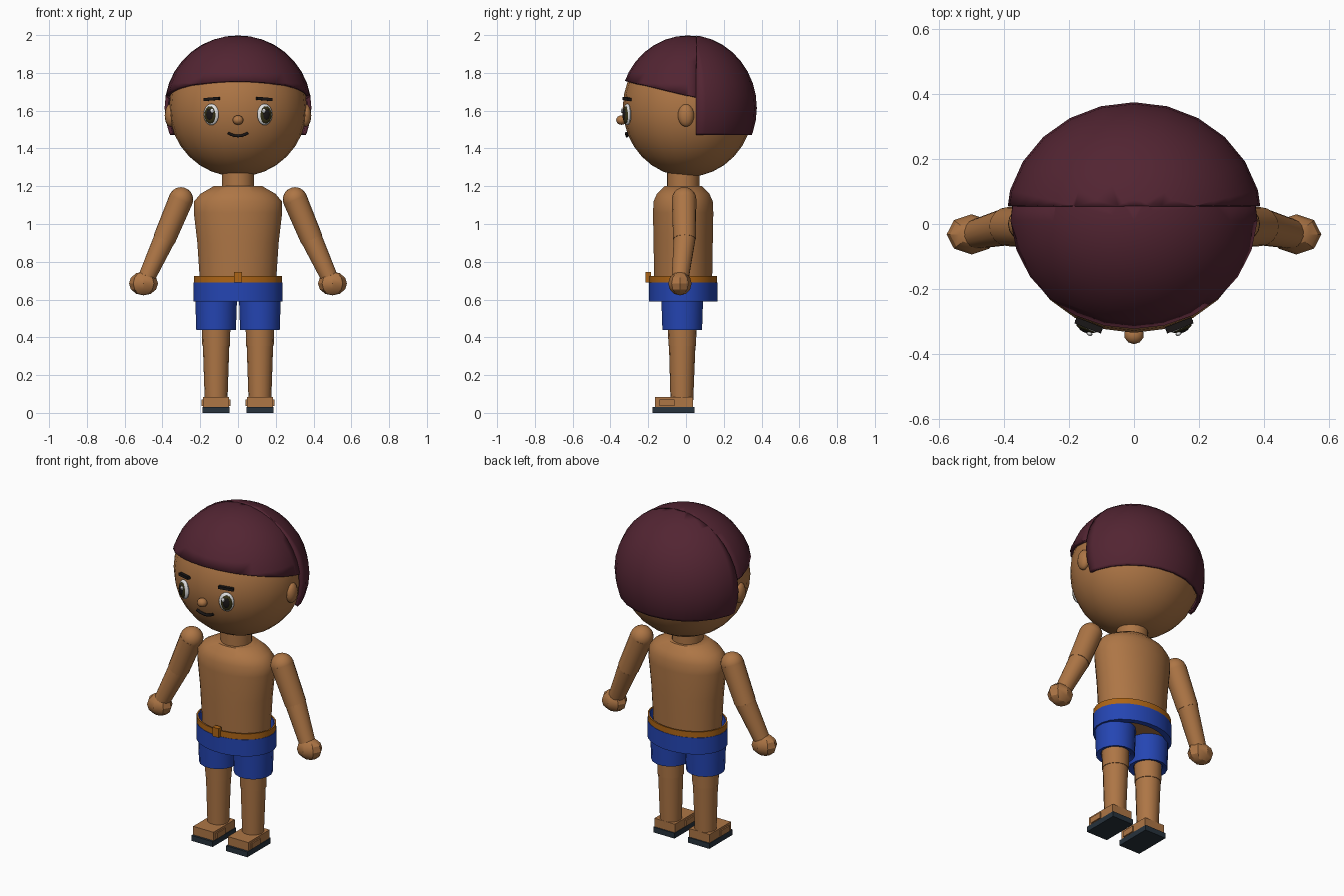
import bpy, bmesh, math
from mathutils import Vector, Matrix

cube = bpy.data.objects.get("Cube")
if cube:
    bpy.data.objects.remove(cube, do_unlink=True)


def material(name, r, g, b):
    m = bpy.data.materials.new(name)
    m.use_nodes = True
    m.diffuse_color = (r, g, b, 1)
    bsdf = m.node_tree.nodes["Principled BSDF"]
    bsdf.inputs["Base Color"].default_value = (r, g, b, 1)
    bsdf.inputs["Roughness"].default_value = 0.8
    return m


SKIN = material("warm skin", 0.42, 0.18, 0.06)
HAIR = material("plum hair", 0.085, 0.018, 0.032)
BLUE = material("blue cloth", 0.018, 0.06, 0.45)
BELT = material("orange belt", 0.42, 0.13, 0.008)
SOLE = material("dark sole", 0.02, 0.032, 0.045)
WHITE = material("eye white", 0.75, 0.75, 0.75)
IRIS = material("olive iris", 0.035, 0.03, 0.008)
BLACK = material("brow black", 0.01, 0.008, 0.008)


def finish(name, bm, mat, angle=40):
    bmesh.ops.recalc_face_normals(bm, faces=bm.faces)
    me = bpy.data.meshes.new(name)
    bm.to_mesh(me)
    bm.free()
    ob = bpy.data.objects.new(name, me)
    bpy.context.collection.objects.link(ob)
    me.materials.append(mat)
    if angle:
        bpy.ops.object.select_all(action='DESELECT')
        ob.select_set(True)
        bpy.context.view_layer.objects.active = ob
        bpy.ops.object.shade_smooth_by_angle(angle=math.radians(angle))
    return ob


def sphere_mesh(center, radii, segs, rings, turn=0):
    bm = bmesh.new()
    bmesh.ops.create_uvsphere(bm, u_segments=segs, v_segments=rings, radius=1)
    bm.transform(Matrix.Translation(center) @ Matrix.Rotation(turn, 4, 'Z')
                 @ Matrix.Diagonal((*radii, 1)))
    return bm


def ball(name, center, radii, mat, segs=16, rings=10, turn=0, angle=40):
    return finish(name, sphere_mesh(center, radii, segs, rings, turn), mat, angle)


def box(name, lo, hi, mat, turn=None):
    lo, hi = Vector(lo), Vector(hi)
    bm = bmesh.new()
    bmesh.ops.create_cube(bm, size=1)
    bm.transform(Matrix.Translation((lo + hi) / 2) @ (turn or Matrix())
                 @ Matrix.Diagonal((*(hi - lo), 1)))
    return finish(name, bm, mat, 0)


def lathe(name, cx, cy, rings, mat, segs=24, loop=False):
    """Stack of elliptical rings (z, rx, ry), capped or closed into a tube."""
    bm = bmesh.new()
    loops = []
    for z, rx, ry in rings:
        turns = [2 * math.pi * (i + 0.5) / segs for i in range(segs)]
        loops.append([bm.verts.new((cx + rx * math.cos(t), cy + ry * math.sin(t), z))
                      for t in turns])
    pairs = list(zip(loops, loops[1:]))
    if loop:
        pairs.append((loops[-1], loops[0]))
    else:
        bm.faces.new(loops[0])
        bm.faces.new(loops[-1])
    for a, b in pairs:
        for i in range(segs):
            j = (i + 1) % segs
            bm.faces.new((a[i], a[j], b[j], b[i]))
    return finish(name, bm, mat)


def limb(name, start, end, r1, r2, mat, segs=16):
    start, end = Vector(start), Vector(end)
    d = end - start
    bm = bmesh.new()
    bmesh.ops.create_cone(bm, cap_ends=True, segments=segs, radius1=r1, radius2=r2,
                          depth=d.length)
    bm.transform(Matrix.Translation((start + end) / 2)
                 @ d.to_track_quat('Z', 'Y').to_matrix().to_4x4())
    return finish(name, bm, mat)


# Head and face
HEAD = Vector((0, 0.01, 1.615))
HR = Vector((0.365, 0.345, 0.365))
ball("head", HEAD, HR, SKIN, 24, 16)


def on_face(x, z, out=0.0):
    """Point on the face surface and its turn about the vertical."""
    k = 1 - (x / HR.x) ** 2 - ((z - HEAD.z) / HR.z) ** 2
    y = -HR.y * math.sqrt(k)
    turn = math.atan2(x / HR.x ** 2, -y / HR.y ** 2)
    return Vector((x + out * math.sin(turn), HEAD.y + y - out * math.cos(turn), z)), turn


ball("nose", (0, -0.342, 1.55), (0.03, 0.028, 0.025), SKIN, 10, 8)
for side, s in (("left", 1), ("right", -1)):
    p, t = on_face(s * 0.14, 1.58, 0.005)
    ball(side + "_eye", p, (0.043, 0.017, 0.057), WHITE, turn=t)
    p, t = on_face(s * 0.142, 1.578, 0.014)
    ball(side + "_iris", p, (0.033, 0.013, 0.046), IRIS, turn=t)
    p, t = on_face(s * 0.142, 1.58, 0.022)
    ball(side + "_pupil", p, (0.02, 0.008, 0.03), BLACK, turn=t)
    p, t = on_face(s * 0.128, 1.6, 0.027)
    ball(side + "_eye_glint", p, (0.01, 0.006, 0.013), WHITE, 8, 6, turn=t)
    p, t = on_face(s * 0.137, 1.662, 0.006)
    half = Vector((0.043, 0.01, 0.008))
    tilt = Matrix.Rotation(t, 4, 'Z') @ Matrix.Rotation(s * 0.08, 4, 'Y')
    box(side + "_eyebrow", p - half, p + half, BLACK, tilt)
    ball(side + "_ear", (s * 0.358, 0.0, 1.575), (0.03, 0.043, 0.06), SKIN, 12, 10)

# Smile
curve = bpy.data.curves.new("mouth", 'CURVE')
curve.dimensions = '3D'
curve.bevel_depth = 0.008
curve.bevel_resolution = 1
curve.use_fill_caps = True
line = curve.splines.new('POLY')
line.points.add(8)
for i, point in enumerate(line.points):
    u = i / 4 - 1
    point.co = (*on_face(0.052 * u, 1.466 + 0.016 * u * u, 0.008)[0], 1)
curve.materials.append(BLACK)
bpy.context.collection.objects.link(bpy.data.objects.new("mouth", curve))


# Hair: fringe cap and longer back, each a cut shell
def hair(name, radii, cuts):
    bm = sphere_mesh(HEAD, radii, 24, 18)
    for co, no in cuts:
        bmesh.ops.bisect_plane(bm, geom=bm.verts[:] + bm.edges[:] + bm.faces[:],
                               plane_co=co, plane_no=no, clear_inner=True)
    ob = finish(name, bm, HAIR)
    shell = ob.modifiers.new("thickness", 'SOLIDIFY')
    shell.thickness = 0.018
    shell.offset = -1


hair("hair_fringe", (0.386, 0.36, 0.383),
     [((0, 0.055, 1.67), (0, 0.09, 0.385)), ((0, 0.07, 0), (0, -1, 0))])
hair("hair_back", (0.395, 0.365, 0.386),
     [((0, 0.055, 0), (0, 1, 0)), ((0, 0, 1.47), (0, 0, 1))])

# Torso, belt and shorts
CY = -0.015
limb("neck", (0, CY, 1.15), (0, CY, 1.3), 0.086, 0.086, SKIN, 20)
lathe("torso", 0, CY,
      [(0.6, 0.2, 0.15), (0.72, 0.205, 0.155), (0.9, 0.217, 0.158), (1.06, 0.236, 0.161),
       (1.12, 0.234, 0.158), (1.16, 0.2, 0.14), (1.2, 0.13, 0.1)], SKIN)
lathe("shorts_waist", 0, CY,
      [(0.59, 0.237, 0.182), (0.69, 0.237, 0.182), (0.69, 0.228, 0.174),
       (0.722, 0.228, 0.174), (0.722, 0.222, 0.168), (0.59, 0.2, 0.15)], BLUE, loop=True)
lathe("belt", 0, CY,
      [(0.688, 0.235, 0.18), (0.725, 0.235, 0.18), (0.725, 0.227, 0.173),
       (0.688, 0.227, 0.173)], BELT, loop=True)
box("belt_buckle", (-0.02, -0.215, 0.69), (0.02, -0.185, 0.745), BELT)

# Arms, legs and shoes
for side, s in (("left", 1), ("right", -1)):
    shoulder, elbow = (s * 0.302, -0.01, 1.13), (s * 0.39, -0.008, 0.92)
    wrist, hand = (s * 0.482, -0.03, 0.72), (s * 0.5, -0.032, 0.685)
    ball(side + "_shoulder", shoulder, (0.065,) * 3, SKIN)
    limb(side + "_upper_arm", shoulder, elbow, 0.065, 0.06, SKIN)
    ball(side + "_elbow", elbow, (0.058,) * 3, SKIN)
    limb(side + "_forearm", elbow, wrist, 0.058, 0.046, SKIN)
    ball(side + "_hand", hand, (0.077, 0.062, 0.063), SKIN, 8, 6, angle=30)

    x, y = s * 0.116, -0.02
    lathe(side + "_shorts_leg", x, y,
          [(0.44, 0.107, 0.107), (0.64, 0.114, 0.114), (0.64, 0.08, 0.08),
           (0.45, 0.08, 0.08)], BLUE, 16, loop=True)
    limb(side + "_thigh", (x, y, 0.353), (x, y, 0.62), 0.073, 0.08, SKIN)
    limb(side + "_shin", (x, y - 0.002, 0.06), (x, y, 0.356), 0.06, 0.07, SKIN)
    box(side + "_foot", (x - 0.068, -0.165, 0.028), (x + 0.068, 0.038, 0.083), SKIN)
    box(side + "_foot_strap", (x - 0.076, -0.14, 0.036), (x + 0.076, -0.06, 0.07), SKIN)
    box(side + "_sole", (x - 0.071, -0.178, 0), (x + 0.071, 0.045, 0.032), SOLE)
